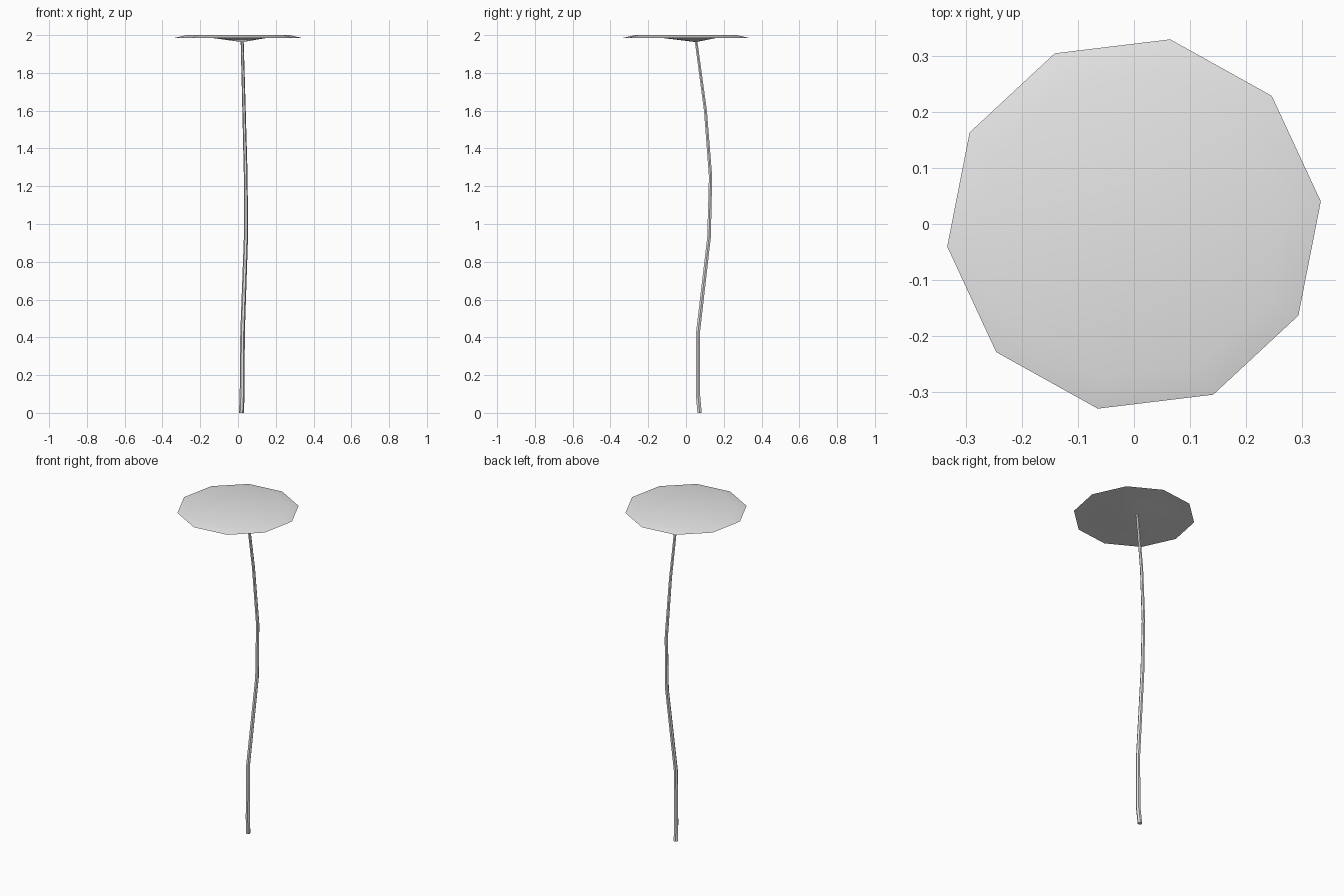
import bpy
import bmesh
from math import cos, sin, tau, radians

cube = bpy.data.objects.get("Cube")
if cube:
    bpy.data.objects.remove(cube, do_unlink=True)

grey = bpy.data.materials.new("light grey")
grey.diffuse_color = (0.8, 0.8, 0.8, 1)
grey.use_nodes = True
grey.node_tree.nodes["Principled BSDF"].inputs["Base Color"].default_value = (0.8, 0.8, 0.8, 1)


def ring(bm, centre, radius, sides, turn=0.0):
    x, y, z = centre
    return [bm.verts.new((x + radius * cos(turn + tau * i / sides),
                          y + radius * sin(turn + tau * i / sides), z))
            for i in range(sides)]


def bridge(bm, lower, upper):
    n = len(lower)
    for i in range(n):
        j = (i + 1) % n
        bm.faces.new((lower[i], lower[j], upper[j], upper[i]))


def finish(bm, name):
    bmesh.ops.recalc_face_normals(bm, faces=bm.faces)
    mesh = bpy.data.meshes.new(name)
    bm.to_mesh(mesh)
    bm.free()
    mesh.materials.append(grey)
    obj = bpy.data.objects.new(name, mesh)
    bpy.context.collection.objects.link(obj)
    bpy.ops.object.select_all(action="DESELECT")
    obj.select_set(True)
    bpy.context.view_layer.objects.active = obj
    bpy.ops.object.shade_smooth_by_angle(angle=radians(40))
    return obj


# Ten-sided cap: flat top, sloped border, shallow cone below meeting the stem
turn = radians(6.9)
bm = bmesh.new()
apex = bm.verts.new((0.022, 0.053, 1.963))
under = ring(bm, (0.008, 0.018, 1.985), 0.147, 10, turn)
rim = ring(bm, (0, 0, 1.986), 0.336, 10, turn)
top = ring(bm, (0, 0, 2.0), 0.275, 10, turn)
for i in range(10):
    bm.faces.new((apex, under[(i + 1) % 10], under[i]))
bridge(bm, under, rim)
bridge(bm, rim, top)
bm.faces.new(top)
finish(bm, "cap")

# Thin, tapering, gently bent stem: x, y, z, radius
path = [(0.018, 0.072, 0.0, 0.013), (0.022, 0.063, 0.10, 0.013),
        (0.024, 0.063, 0.42, 0.012), (0.042, 0.122, 0.93, 0.011),
        (0.041, 0.130, 1.25, 0.010), (0.032, 0.103, 1.60, 0.009),
        (0.022, 0.053, 1.97, 0.008)]
bm = bmesh.new()
rings = [ring(bm, p[:3], p[3], 6) for p in path]
for a, b in zip(rings, rings[1:]):
    bridge(bm, a, b)
bm.faces.new(rings[0])
bm.faces.new(rings[-1])
finish(bm, "stem")
